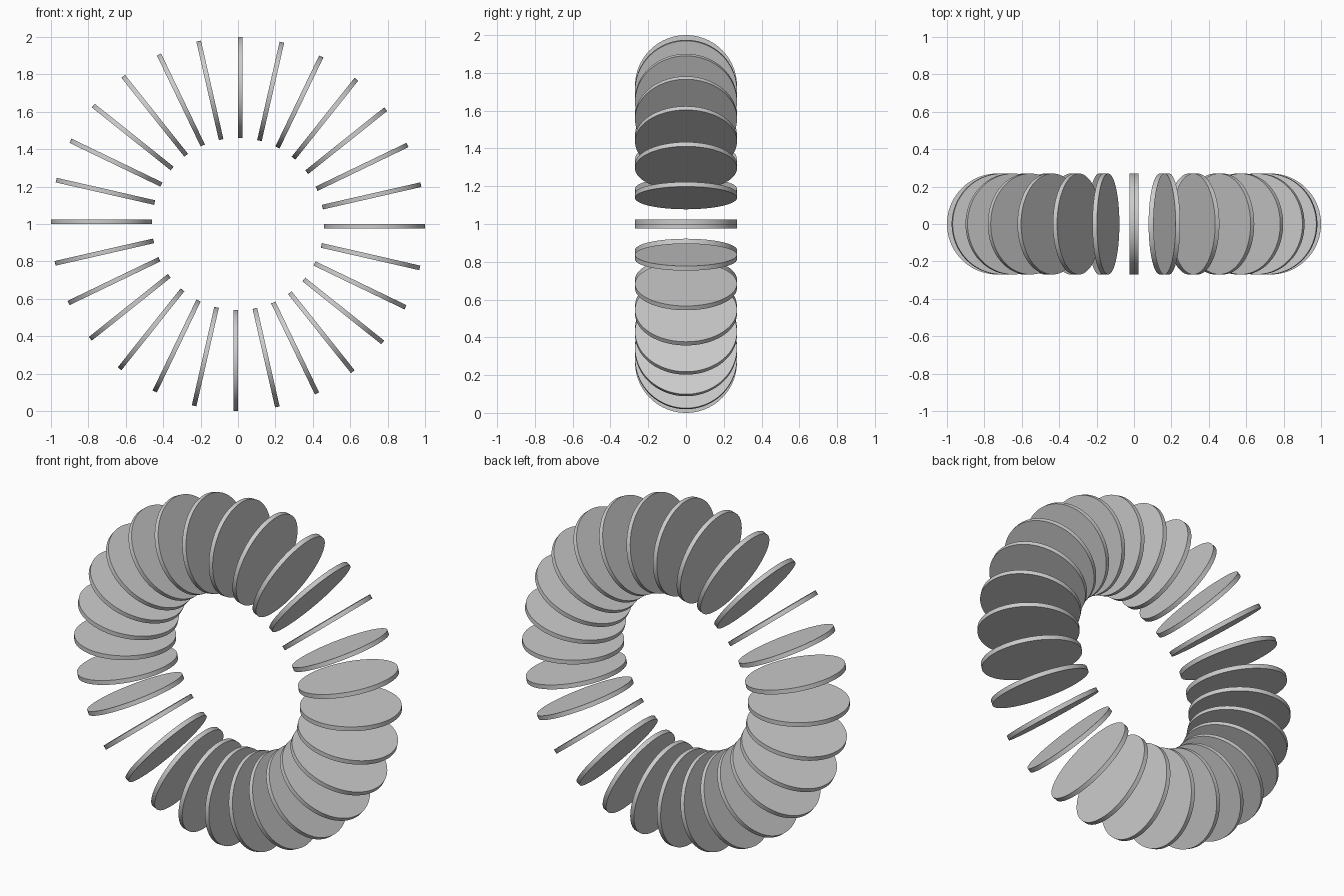
import bpy
import math
from mathutils import Matrix

if "Cube" in bpy.data.objects:
    bpy.data.objects.remove(bpy.data.objects["Cube"])

COUNT = 28        # discs around the ring
RING_R = 0.73     # ring centre to disc centre
DISC_R = 0.27
THICK = 0.025


def add_disc(i):
    # Disc starts on the radial plane and is thickened clockwise
    bpy.ops.mesh.primitive_cylinder_add(vertices=96, radius=DISC_R, depth=THICK)
    disc = bpy.context.object
    disc.name = f"ring_disc_{i + 1:02d}"
    angle = 2 * math.pi * i / COUNT
    local = (Matrix.Translation((THICK / 2, 0, RING_R))
             @ Matrix.Rotation(math.pi / 2, 4, 'Y'))
    disc.matrix_world = (Matrix.Translation((0, 0, 1))
                         @ Matrix.Rotation(angle, 4, 'Y') @ local)
    bpy.ops.object.shade_smooth_by_angle(angle=math.radians(30))


# Upright ring of separate discs
for i in range(COUNT):
    add_disc(i)
